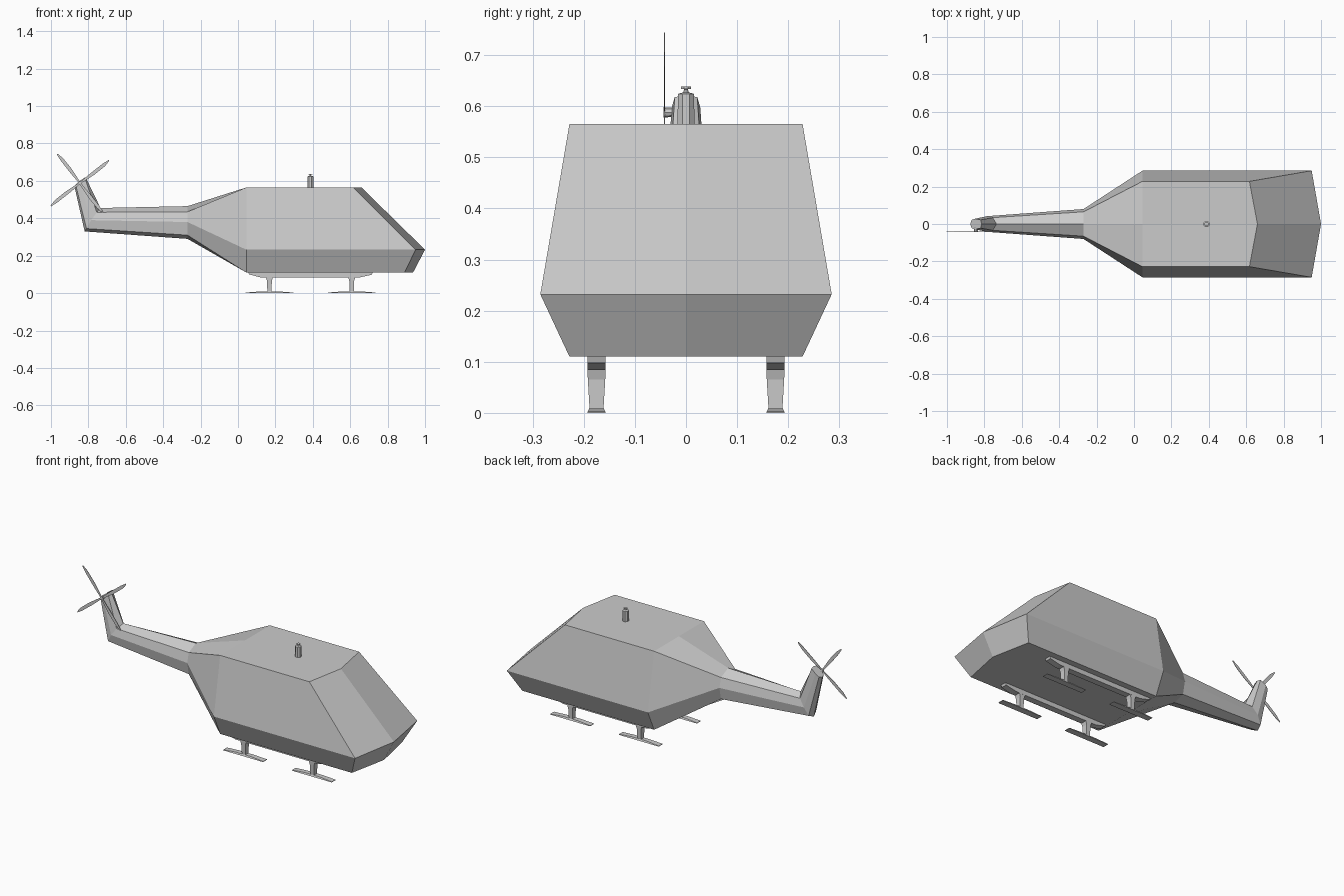
import bpy, bmesh, math
from mathutils import Matrix, Vector

if "Cube" in bpy.data.objects:
    bpy.data.objects.remove(bpy.data.objects["Cube"])


def make_object(name, verts, faces):
    me = bpy.data.meshes.new(name)
    bm = bmesh.new()
    vs = [bm.verts.new(v) for v in verts]
    for f in faces:
        bm.faces.new([vs[i] for i in f])
    bmesh.ops.recalc_face_normals(bm, faces=bm.faces[:])
    bm.to_mesh(me)
    bm.free()
    ob = bpy.data.objects.new(name, me)
    bpy.context.collection.objects.link(ob)
    return ob


def ring8(half):
    """Mirror five (x, y, z) points, top centre to bottom centre, into a loop of eight."""
    return half + [(x, -y, z) for x, y, z in half[3:0:-1]]


def loft(name, rings, caps=(True, True)):
    n = len(rings[0])
    verts = [p for r in rings for p in r]
    faces = [(k*n + i, k*n + (i+1) % n, (k+1)*n + (i+1) % n, (k+1)*n + i)
             for k in range(len(rings) - 1) for i in range(n)]
    if caps[0]:
        faces.append(tuple(range(n)))
    if caps[1]:
        faces.append(tuple(range((len(rings)-1)*n, len(rings)*n)))
    return make_object(name, verts, faces)


def prism(name, profile, y0, y1):
    """Extrude an (x, z) outline from y0 to y1."""
    return loft(name, [[(x, y, z) for x, z in profile] for y in (y0, y1)])


def rect(x, y, z, hx, hy):
    return [(x-hx, y-hy, z), (x+hx, y-hy, z), (x+hx, y+hy, z), (x-hx, y+hy, z)]


# Fuselage with tail boom and upswept fin: one lofted eight-sided hull
sections = [
    [(-0.815, 0, 0.62), (-0.82, .022, 0.618), (-0.85, .028, 0.597), (-0.868, .022, 0.58), (-0.875, 0, 0.573)],
    [(-0.735, 0, 0.455), (-0.755, .034, 0.432), (-0.785, .042, 0.39), (-0.81, .034, 0.345), (-0.82, 0, 0.33)],
    [(-0.27, 0, 0.465), (-0.27, .065, 0.435), (-0.27, .08, 0.38), (-0.27, .065, 0.31), (-0.27, 0, 0.29)],
    [(0.045, 0, 0.565), (0.045, .228, 0.565), (0.045, .285, 0.232), (0.045, .228, 0.11), (0.045, 0, 0.11)],
    [(0.66, 0, 0.565), (0.617, .228, 0.565), (0.95, .285, 0.232), (0.89, .228, 0.11), (0.936, 0, 0.11)],
]
rings = [ring8(s) for s in sections]
verts = [p for r in rings for p in r] + [(1.0, 0, 0.232)]
faces = [(k*8 + i, k*8 + (i+1) % 8, k*8 + 8 + (i+1) % 8, k*8 + 8 + i)
         for k in range(4) for i in range(8)]
faces.append(tuple(range(8)))
# Windscreen and chin panels meeting at the nose point
faces += [(32, 33, 34, 40), (32, 40, 38, 39), (40, 34, 35, 36), (40, 36, 37, 38)]
make_object("fuselage", verts, faces)

# Rotor mast with small cap
mast = [(.018, .56), (.017, .624), (.006, .627), (.004, .633), (.011, .634), (.011, .638)]
loft("rotor_mast", [[(0.387 + r*math.cos(math.tau*(i+.5)/8), r*math.sin(math.tau*(i+.5)/8), z)
                     for i in range(8)] for r, z in mast])

# Tail rotor: hub and four blades
HX, HZ = -0.845, 0.588


def hub_ring(r, y):
    return [(HX + r*math.cos(math.tau*i/8), y, HZ + r*math.sin(math.tau*i/8)) for i in range(8)]


loft("tail_rotor_hub", [hub_ring(.009, -.018), hub_ring(.010, -.044)])
blade = [(0, -.004), (.03, -.007), (.09, -.012), (.16, -.011), (.196, -.003),
         (.198, .003), (.16, .007), (.08, .007), (0, .004)]
for k in range(4):
    a = math.radians(38 + 90*k)
    c, s = math.cos(a), math.sin(a)
    prism("tail_rotor_blade_%d" % (k+1),
          [(HX + u*c - v*s, HZ + u*s + v*c) for u, v in blade], -.043, -.041)

# Landing gear: a beam per side, each with two struts and foot plates
for side, y in (("left", .175), ("right", -.175)):
    prism(side + "_skid_beam", [(.055, .112), (.06, .1), (.12, .084), (.65, .084),
                                (.715, .098), (.72, .112)], y - .018, y + .018)
    for label, x in (("rear", .168), ("front", .608)):
        loft("%s_%s_strut" % (side, label),
             [rect(x, y, .006, .011, .0135), rect(x, y, .065, .013, .017),
              rect(x, y, .088, .02, .018)])
        loft("%s_%s_foot" % (side, label),
             [rect(x, y, 0, .128, .018), rect(x, y, .003, .128, .017), rect(x, y, .009, .05, .014)])
